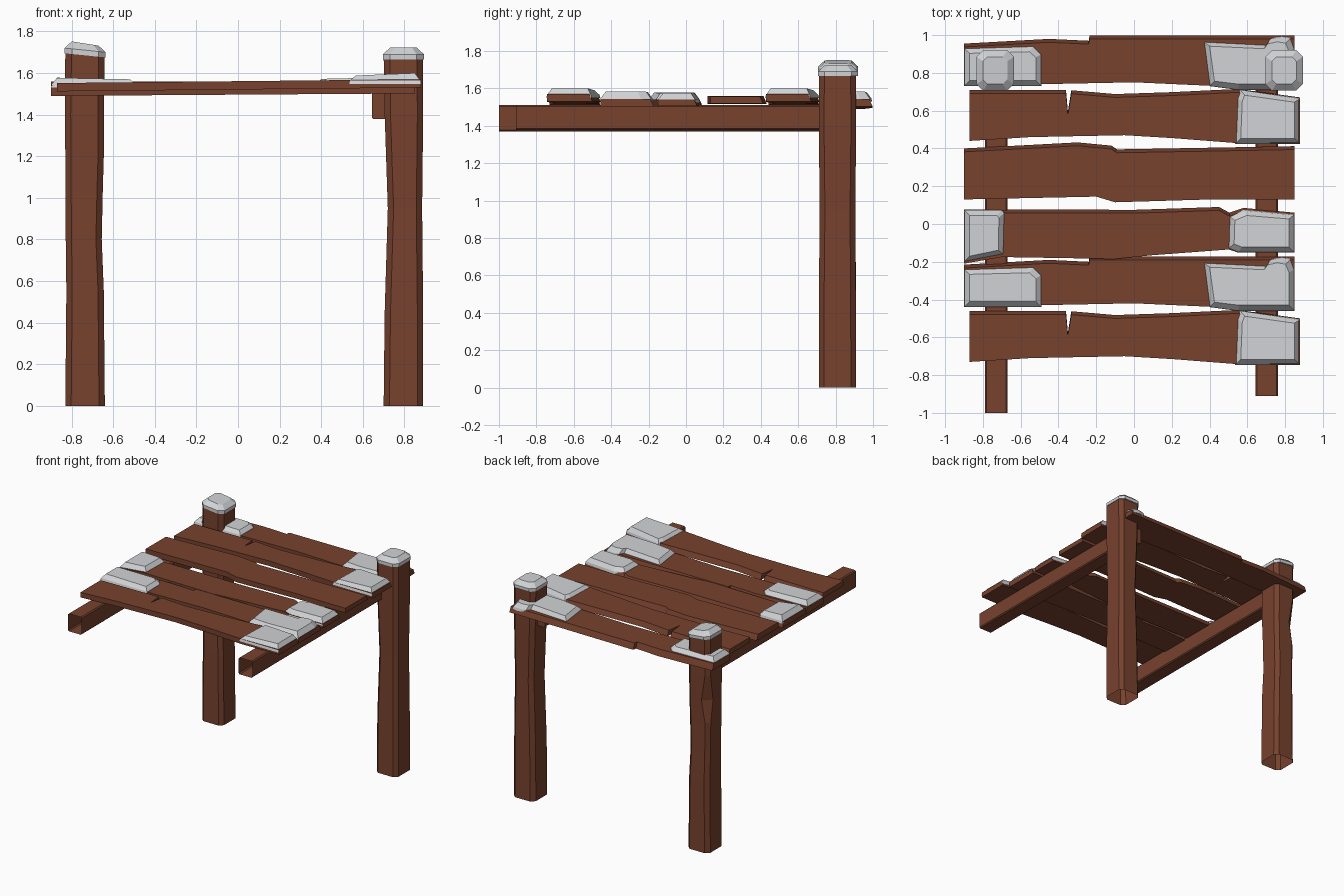
import bpy, bmesh

if "Cube" in bpy.data.objects:
    bpy.data.objects.remove(bpy.data.objects["Cube"])


def material(name, rgb):
    m = bpy.data.materials.new(name)
    m.diffuse_color = (*rgb, 1)
    m.use_nodes = True
    m.node_tree.nodes["Principled BSDF"].inputs["Base Color"].default_value = m.diffuse_color
    return m


WOOD = material("brown wood", (0.185, 0.054, 0.027))
SNOW = material("pale snow", (0.64, 0.65, 0.67))


def loft(name, rings, mat, cap_start=True, cap_end=True):
    """Skin a list of equal-length point rings."""
    bm = bmesh.new()
    vs = [[bm.verts.new(p) for p in r] for r in rings]
    n = len(vs[0])
    for a, b in zip(vs, vs[1:]):
        for i in range(n):
            j = (i + 1) % n
            bm.faces.new((a[i], a[j], b[j], b[i]))
    if cap_start:
        bm.faces.new(vs[0][::-1])
    if cap_end:
        bm.faces.new(vs[-1])
    bmesh.ops.recalc_face_normals(bm, faces=bm.faces)
    me = bpy.data.meshes.new(name)
    bm.to_mesh(me)
    bm.free()
    me.materials.append(mat)
    ob = bpy.data.objects.new(name, me)
    bpy.context.collection.objects.link(ob)
    return ob


def octagon(x0, x1, y0, y1, c, c_back_left=None):
    """Rectangle with chamfered corners; the back left one may be cut deeper."""
    k = c if c_back_left is None else c_back_left
    return [(x0 + c, y0), (x1 - c, y0), (x1, y0 + c), (x1, y1 - c),
            (x1 - c, y1), (x0 + k, y1), (x0, y1 - k), (x0, y0 + c)]


def slope(pts, zl, zr, inset=0.0):
    """Lay an outline on a plane rising from zl to zr along x, pulled inwards."""
    xs, ys = [p[0] for p in pts], [p[1] for p in pts]
    cx, cy = (min(xs) + max(xs)) / 2, (min(ys) + max(ys)) / 2
    hx, hy = max(xs) - cx, max(ys) - cy
    return [(cx + (x - cx) * (1 - inset / hx), cy + (y - cy) * (1 - inset / hy),
             zl + (zr - zl) * (x - cx + hx) / (2 * hx)) for x, y in pts]


def snow(name, pts, base, top_l, top_r, dy=0.0, inset=0.03):
    pts = [(x, y + dy) for x, y in pts]
    mid = base + 0.4 * (min(top_l, top_r) - base)
    loft(name, [slope(pts, base, base), slope(pts, mid, mid, 0.004),
                slope(pts, top_l, top_r, inset)], SNOW)


def plank(name, back, front, left, right, dy=0.0):
    """Board from its back and front edges; left/right are (bottom, top) heights."""
    def ring(i, shift):
        pts = [(x, y + dy) for x, y in front] + \
              [(x, y + dy - shift) for x, y in reversed(back)]
        return slope(pts, left[i], right[i])
    loft(name, [ring(0, 0), ring(1, 0.018)], WOOD)


# Posts: (height, x0, x1, y0, y1, back left chamfer), open underneath
left_post = [(0, -0.83, -0.64, 0.71, 0.91, 0.03), (0.55, -0.825, -0.645, 0.71, 0.91, 0.03),
             (0.80, -0.828, -0.655, 0.715, 0.905, 0.03), (1.03, -0.83, -0.65, 0.715, 0.905, 0.03),
             (1.20, -0.83, -0.645, 0.712, 0.907, 0.06), (1.40, -0.832, -0.645, 0.71, 0.91, 0.03)]
right_post = [(0, 0.70, 0.89, 0.71, 0.91, 0.03), (0.45, 0.705, 0.89, 0.71, 0.908, 0.03),
              (0.95, 0.72, 0.885, 0.715, 0.905, 0.03), (1.40, 0.705, 0.89, 0.71, 0.91, 0.03)]
for name, secs, x0, x1, zl, zr, rise in (
        ("left_post", left_post, -0.83, -0.64, 1.72, 1.70, 0.032),
        ("right_post", right_post, 0.70, 0.89, 1.69, 1.69, 0.032)):
    rings = [[(x, y, s[0]) for x, y in octagon(*s[1:5], 0.028, s[5])] for s in secs]
    top = octagon(x0, x1, 0.71, 0.91, 0.03)
    rings.append(slope(top, zl, zr))
    loft(name, rings, WOOD, cap_start=False)
    # Snow cap on the post
    cap = octagon(x0 - 0.004, x1 + 0.004, 0.706, 0.92, 0.035)
    loft(name + "_snow", [slope(cap, zl - 0.025, zr - 0.025), slope(cap, zl, zr),
                          slope(cap, zl + rise, zr + rise, 0.035)], SNOW)

# Beams running front to back, hollow at the front end
for name, x0, x1, y0, z0 in (("left_beam", -0.79, -0.67, -1.0, 1.37),
                             ("right_beam", 0.643, 0.763, -0.91, 1.378)):
    sec = octagon(x0, x1, z0, 1.51, 0.008)
    loft(name, [[(x, y, z) for x, z in sec] for y in (y0, 0.85)], WOOD, cap_start=False)

# Two boards repeat at the front and at the back
for tag, dy in (("front", 0.0), ("back", 1.17)):
    plank(tag + "_cracked_plank",
          [(-0.87, -0.46), (-0.36, -0.46), (-0.35, -0.575), (-0.332, -0.462), (-0.10, -0.482),
           (0.2, -0.472), (0.55, -0.455), (0.88, -0.50)],
          [(-0.87, -0.73), (-0.55, -0.71), (-0.05, -0.70), (0.2, -0.715),
           (0.55, -0.742), (0.88, -0.742)],
          (1.512, 1.552), (1.53, 1.57), dy)
    snow(tag + "_cracked_plank_snow",
         [(0.535, -0.747), (0.88, -0.747), (0.88, -0.505), (0.56, -0.458), (0.545, -0.50)],
         1.548, 1.588, 1.60, dy)
    plank(tag + "_stepped_plank",
          [(-0.90, -0.215), (-0.45, -0.19), (-0.24, -0.20), (-0.235, -0.172), (0.85, -0.172)],
          [(-0.90, -0.438), (0, -0.42), (0.40, -0.438), (0.85, -0.457)],
          (1.49, 1.54), (1.502, 1.543), dy)
    snow(tag + "_stepped_plank_left_snow",
         [(-0.90, -0.44), (-0.49, -0.44), (-0.49, -0.27), (-0.53, -0.228), (-0.90, -0.24)],
         1.53, 1.577, 1.57, dy)
    snow(tag + "_stepped_plank_right_snow",
         [(0.40, -0.44), (0.55, -0.46), (0.85, -0.46), (0.85, -0.24), (0.83, -0.185),
          (0.78, -0.175), (0.72, -0.19), (0.70, -0.222), (0.37, -0.205)],
         1.53, 1.572, 1.582, dy)

# Middle boards
plank("middle_plank",
      [(-0.90, 0.078), (0, 0.075), (0.45, 0.09), (0.505, 0.06), (0.58, 0.085), (0.85, 0.06)],
      [(-0.90, -0.21), (-0.70, -0.175), (-0.10, -0.185), (0.10, -0.165),
       (0.50, -0.135), (0.55, -0.15), (0.85, -0.15)],
      (1.495, 1.54), (1.505, 1.54))
snow("middle_plank_left_snow",
     [(-0.90, -0.20), (-0.69, -0.16), (-0.685, 0.06), (-0.70, 0.075), (-0.90, 0.075)],
     1.525, 1.578, 1.572)
snow("middle_plank_right_snow",
     [(0.50, -0.13), (0.55, -0.152), (0.85, -0.152), (0.85, 0.05), (0.58, 0.075), (0.505, 0.04)],
     1.525, 1.57, 1.574)
plank("bare_plank",
      [(-0.90, 0.40), (-0.30, 0.432), (-0.12, 0.415), (-0.09, 0.395), (0.85, 0.412)],
      [(-0.90, 0.13), (-0.20, 0.145), (-0.10, 0.115), (0.40, 0.13), (0.85, 0.13)],
      (1.515, 1.56), (1.52, 1.557))
